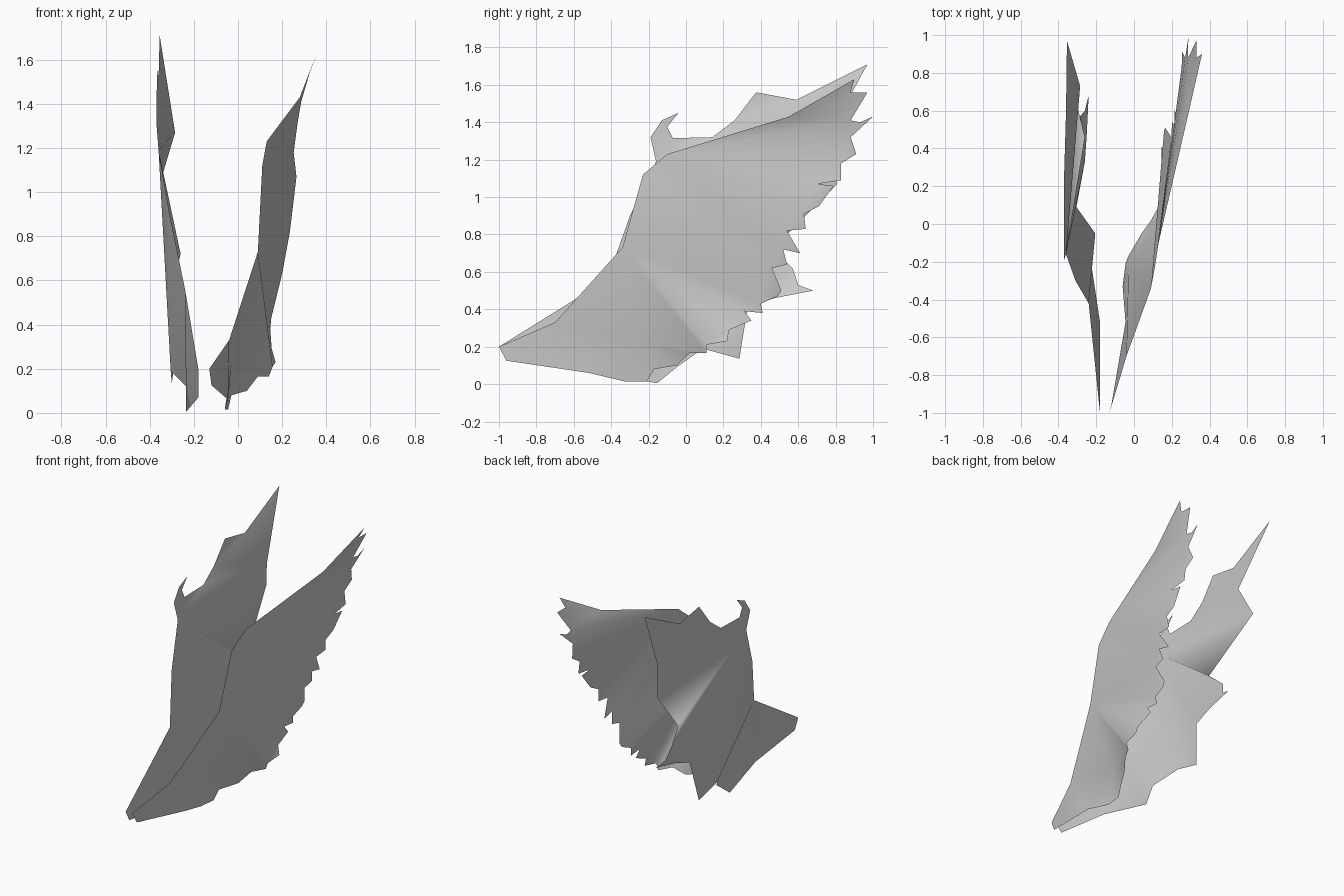
import bpy
import bmesh
from mathutils import Vector
from mathutils.geometry import delaunay_2d_cdt

default_cube = bpy.data.objects.get("Cube")
if default_cube:
    bpy.data.objects.remove(default_cube, do_unlink=True)


def make_material(name, colour):
    material = bpy.data.materials.new(name)
    material.use_nodes = True
    material.diffuse_color = colour
    material.node_tree.nodes["Principled BSDF"].inputs["Base Color"].default_value = colour
    return material


def interpolate(table, height):
    """Piecewise linear lookup of the sideways offset at a height."""
    if height <= table[0][0]:
        return table[0][1]
    for (low, start), (high, end) in zip(table, table[1:]):
        if height <= high:
            return start + (end - start) * (height - low) / (high - low)
    return table[-1][1]


def build_sheet(name, outline, inner_points, ribs, material):
    """Fill a closed (y, z, x) outline with triangles that follow the ribs."""
    points = outline + inner_points
    flat = [Vector((y, z)) for y, z, x in points]
    count = len(outline)
    edges = [(i, (i + 1) % count) for i in range(count)]
    edges += [(points.index(start), points.index(end)) for start, end in ribs]
    verts, _, faces, sources, _, _ = delaunay_2d_cdt(flat, edges, [], 1, 0.0001)

    bm = bmesh.new()
    for co, source in zip(verts, sources):
        if source:
            nearest = source[0]
        else:
            nearest = min(range(len(flat)), key=lambda i: (flat[i] - co).length)
        bm.verts.new((points[nearest][2], co.x, co.y))
    bm.verts.ensure_lookup_table()
    for face in faces:
        bm.faces.new([bm.verts[i] for i in face]).smooth = True

    # Both sheets face the same way, towards +x
    bm.normal_update()
    bmesh.ops.reverse_faces(bm, faces=[f for f in bm.faces if f.normal.x < 0])
    mesh = bpy.data.meshes.new(name)
    bm.to_mesh(mesh)
    bm.free()
    mesh.materials.append(material)
    sheet = bpy.data.objects.new(name, mesh)
    bpy.context.collection.objects.link(sheet)
    return sheet


grey = make_material("plain grey", (0.6, 0.6, 0.6, 1.0))

# Feathered wing: leading edge from the root to the wing tip
root = (-1, .2, -.13)
fold_start = (-.7, .33, -.04)
elbow = (-.34, .73, .09)
forearm = (-.23, 1.12, .11)
wrist = (-.1, 1.23, .13)
leading_edge = [root, fold_start, elbow, forearm, wrist, (.55, 1.43, .28), (.9, 1.63, .36)]

# Feather tips and the notches between them, from the wing tip down
feather_profile = [
    (.88, 1.56), (.97, 1.56), (.88, 1.41), (.93, 1.4), (1, 1.43), (.88, 1.32),
    (.91, 1.23), (.83, 1.18), (.83, 1.09), (.7, 1.07), (.79, 1.06), (.71, .95),
    (.63, .91), (.64, .83), (.54, .82), (.61, .7), (.52, .72), (.54, .64),
    (.46, .62), (.51, .5), (.49, .47), (.4, .43), (.41, .38), (.31, .39),
    (.35, .34), (.23, .29), (.22, .23), (.11, .21),
]
feather_offset = [(.2, .15), (.23, .17), (.3, .15), (.4, .145), (.5, .165), (.63, .2),
                  (.82, .235), (1.07, .265), (1.2, .25), (1.43, .29), (1.56, .33)]
feathers = [(y, z, interpolate(feather_offset, z)) for y, z in feather_profile]

# Lower edge running forward to the root
ridge_end = (.11, .165, .14)
fold_end = (.02, .165, .09)
lower_edge = [
    ridge_end, fold_end, (-.05, .1, .04), (-.17, .08, -.03), (-.21, .015, -.045),
    (-.33, .015, -.06), (-.52, .06, -.045), (-.96, .125, -.12),
]
fold_middle = (-.25, .22, -.03)

# Ribs fan out from the wrist and the elbow to the feather notches
notches = {y_z: feathers[i] for i, y_z in enumerate(feather_profile)}
wrist_ribs = [(.88, 1.41), (.88, 1.32), (.83, 1.18), (.7, 1.07), (.63, .91),
              (.54, .82), (.52, .72), (.46, .62)]
elbow_ribs = [(.46, .62), (.4, .43), (.31, .39), (.23, .29)]
ribs = [(wrist, notches[key]) for key in wrist_ribs]
ribs += [(elbow, notches[key]) for key in elbow_ribs]
ribs += [(forearm, notches[(.46, .62)]), (elbow, ridge_end), (elbow, fold_middle),
         (fold_start, fold_middle), (fold_middle, fold_end), (fold_middle, ridge_end)]
build_sheet("feathered_wing", leading_edge + feathers + lower_edge, [fold_middle], ribs, grey)

# Membrane wing: leading edge up to the hooked thumb
shoulder = (-.42, .56, -.24)
upper_arm = (-.3, .9, -.31)
thumb_base = (-.16, 1.19, -.36)
arm = [(-1, .2, -.18), shoulder, upper_arm, thumb_base]
thumb = [(-.19, 1.32, -.37), (-.13, 1.41, -.37), (-.04, 1.45, -.37),
         (-.1, 1.375, -.37), (-.07, 1.315, -.37)]

# Top edge out to the long finger tip
knuckle = (.14, 1.32, -.37)
top_edge = [knuckle, (.26, 1.41, -.37), (.375, 1.56, -.365), (.59, 1.52, -.36),
            (.97, 1.71, -.355)]

# Scalloped trailing edge, whose hollows billow inwards
upper_hollow = (.73, 1.27, -.285)
second_finger = (.81, 1.07, -.345)
middle_hollow = (.46, .72, -.26)
third_finger = (.57, .62, -.285)
lower_hollow = (.33, .41, -.26)
last_finger = (.285, .136, -.3)
membrane_heel = (.09, .19, -.305)
trailing_edge = [upper_hollow, second_finger, middle_hollow, third_finger,
                 (.6, .53, -.26), (.68, .5, -.24), (.475, .46, -.25),
                 lower_hollow, last_finger, membrane_heel]

# Flap that joins the wing to the body
flap_corner = (-.05, .09, -.205)
body_flap = [flap_corner, (-.155, .005, -.235), (-.52, .07, -.18), (-.96, .125, -.18)]

ribs = [(thumb_base, end) for end in (upper_hollow, second_finger, middle_hollow,
                                      third_finger, lower_hollow, membrane_heel)]
ribs += [(thumb_base, knuckle), (knuckle, upper_hollow), (upper_arm, membrane_heel),
         (shoulder, membrane_heel), (shoulder, flap_corner)]
build_sheet("membrane_wing", arm + thumb + top_edge + trailing_edge + body_flap, [], ribs, grey)
